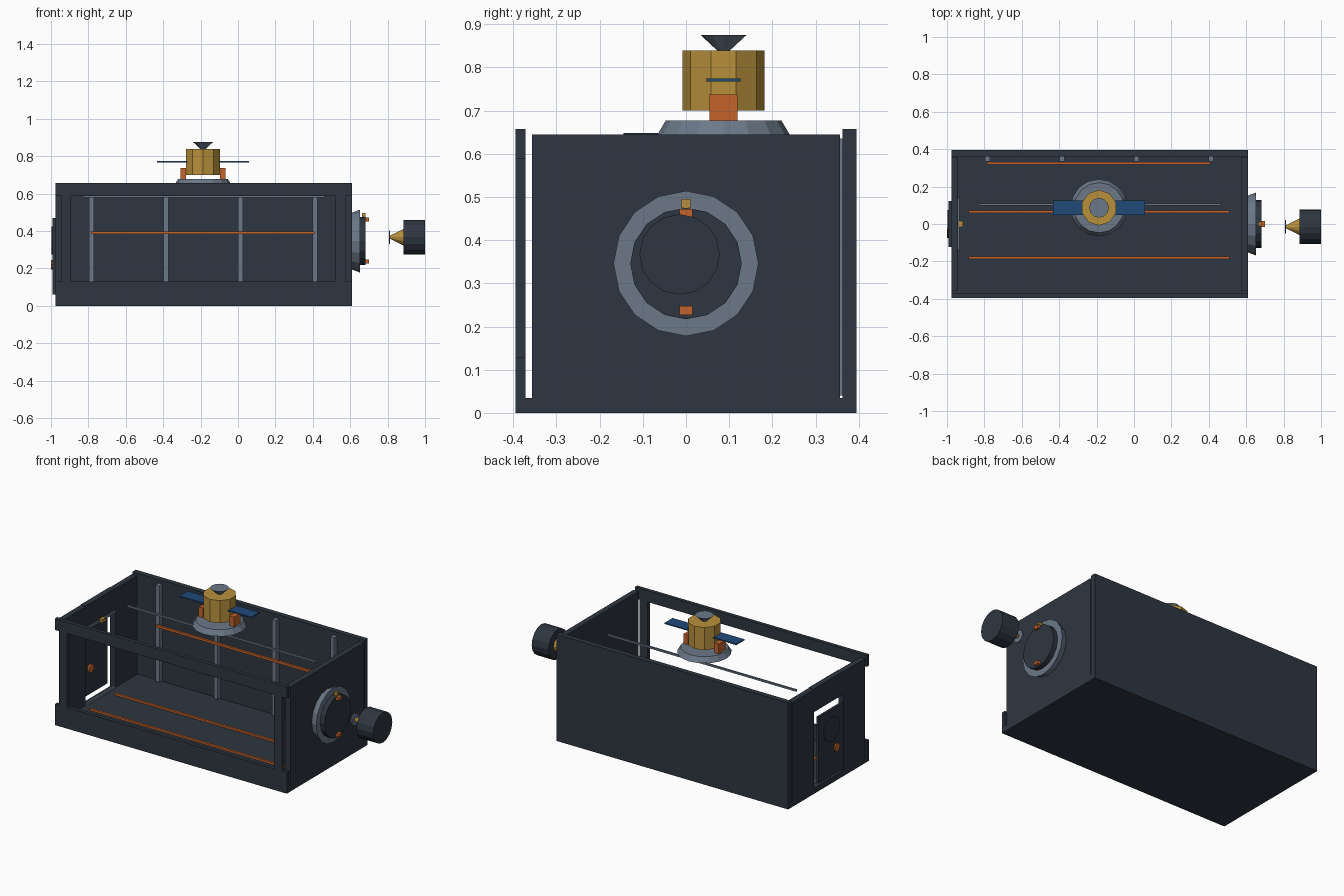
import bpy, bmesh, math
from mathutils import Matrix, Vector

if "Cube" in bpy.data.objects:
    bpy.data.objects.remove(bpy.data.objects["Cube"], do_unlink=True)


def material(name, rgb):
    m = bpy.data.materials.new(name)
    m.use_nodes = True
    m.diffuse_color = (*rgb, 1)
    m.node_tree.nodes["Principled BSDF"].inputs["Base Color"].default_value = (*rgb, 1)
    return m


DARK = material("dark slate", (0.027, 0.037, 0.052))
GREY = material("steel grey", (0.15, 0.19, 0.25))
GOLD = material("gold foil", (0.48, 0.28, 0.045))
ORANGE = material("orange", (0.56, 0.125, 0.025))
BLUE = material("panel blue", (0.014, 0.07, 0.19))


def finish(name, bm, mat):
    mesh = bpy.data.meshes.new(name)
    bm.to_mesh(mesh)
    bm.free()
    mesh.materials.append(mat)
    obj = bpy.data.objects.new(name, mesh)
    bpy.context.scene.collection.objects.link(obj)
    return obj


def box(name, mat, xs, ys, zs):
    """Box spanning the given (low, high) ranges."""
    lo, hi = (Vector(c) for c in zip(xs, ys, zs))
    bm = bmesh.new()
    bmesh.ops.create_cube(bm, size=1)
    bm.transform(Matrix.Translation((lo + hi) / 2) @ Matrix.Diagonal((*(hi - lo), 1)))
    return finish(name, bm, mat)


def cone(name, mat, start, length, r1, r2, sides=16, axis="Z"):
    """Cylinder or cone growing from start along +Z or +X."""
    bm = bmesh.new()
    bmesh.ops.create_cone(bm, cap_ends=True, segments=sides,
                          radius1=r1, radius2=r2, depth=length)
    turn = Matrix.Rotation(math.pi / 2, 4, "Y") if axis == "X" else Matrix()
    bm.transform(Matrix.Translation(start) @ turn @ Matrix.Translation((0, 0, length / 2)))
    return finish(name, bm, mat)


def around(centre, size):
    return (centre - size / 2, centre + size / 2)


# Shell: floor, back wall and right-hand end wall
LEFT, RIGHT = -0.975, 0.61
FLOOR, WALL_TOP, RAIL_TOP = 0.035, 0.645, 0.658
box("floor", DARK, (LEFT, RIGHT), (-0.395, 0.395), (0, FLOOR))
box("back_wall", DARK, (LEFT, RIGHT), (0.362, 0.395), (0, RAIL_TOP))
box("docking_end_wall", DARK, (0.575, RIGHT), (-0.357, 0.357), (FLOOR, WALL_TOP))

# End wall with a doorway
for side, ys in (("front", (-0.357, -0.145)), ("back", (0.145, 0.357))):
    box(f"door_wall_{side}", DARK, (LEFT, -0.94), ys, (FLOOR, WALL_TOP))
box("door_header", DARK, (LEFT, -0.94), (-0.145, 0.145), (0.505, 0.648))

# Door with round port, handle, tracks and lamp
box("door", DARK, (-0.992, -0.977), (-0.122, 0.122), (0.06, 0.47))
cone("door_port", DARK, (-0.998, 0.0, 0.35), 0.006, 0.075, 0.075, axis="X")
cone("door_handle", ORANGE, (-1.0, -0.05, 0.22), 0.035, 0.026, 0.026, 10, "X")
for label, z in (("top", 0.508), ("bottom", 0.042)):
    box(f"door_track_{label}", GREY, (-0.943, -0.932), (-0.14, 0.14), around(z, 0.014))
box("door_lamp", GOLD, (-0.935, -0.915), (-0.017, 0.017), around(0.512, 0.022))

# Open front frame
FRONT = (-0.395, -0.372)
box("front_bottom_rail", DARK, (LEFT, RIGHT), FRONT, (0, 0.13))
box("front_top_rail", DARK, (LEFT, RIGHT), FRONT, (0.588, RAIL_TOP))
for label, xs in (("left", (-0.943, -0.892)), ("right", (0.522, 0.578))):
    box(f"front_stile_{label}", DARK, xs, FRONT, (0.13, 0.588))

# Back wall ribs and handrail
for i in range(4):
    box(f"wall_rib_{i + 1}", GREY, around(-0.783 + 0.398 * i, 0.026),
        (0.333, 0.364), (0.04, 0.635))
box("back_handrail", ORANGE, (-0.785, 0.408), around(0.324, 0.014), around(0.39, 0.014))

# Floor rails and overhead rod
for i, y in enumerate((-0.18, 0.066)):
    box(f"floor_rail_{i + 1}", ORANGE, (-0.885, 0.51), around(y, 0.014), (0.033, 0.046))
box("overhead_rod", GREY, (-0.83, 0.462), around(0.105, 0.011), around(0.585, 0.011))

# Satellite on its cradle
SX, SY = -0.187, 0.087
cone("satellite_cradle", GREY, (SX, SY, WALL_TOP), 0.032, 0.153, 0.134)
cone("satellite_body", GOLD, (SX, SY, 0.70), 0.139, 0.095, 0.095, 10)
cone("satellite_dish", GREY, (SX, SY, 0.837), 0.038, 0.012, 0.053, 12)
for label, s in (("right", -1), ("left", 1)):
    xs = sorted((SX + s * 0.09, SX + s * 0.12))
    box(f"cradle_clamp_{label}", ORANGE, xs, around(SY, 0.064), (0.677, 0.737))
    xs = sorted((SX + s * 0.085, SX + s * 0.245))
    box(f"solar_panel_{label}", BLUE, xs, around(SY, 0.078), (0.767, 0.774))

# Docking port on the end wall
PZ = 0.346
cone("port_ring", GREY, (RIGHT, 0, PZ), 0.042, 0.152, 0.168, axis="X")
cone("port_hatch", DARK, (0.63, 0, PZ), 0.052, 0.129, 0.129, axis="X")
for label, z in (("lower", 0.237), ("upper", 0.462)):
    box(f"port_latch_{label}", ORANGE, (0.675, 0.70), around(0, 0.031), around(z, 0.02))
box("port_lamp", GOLD, (0.662, 0.682), around(0, 0.02), around(0.485, 0.02))

# Free-flying capsule
CY, CZ = -0.015, 0.367
cone("capsule_hull", DARK, (0.885, CY, CZ), 0.115, 0.093, 0.093, axis="X")
cone("capsule_nose", GOLD, (0.812, CY, CZ), 0.075, 0.008, 0.045, 12, "X")
cone("capsule_docking_plate", GREY, (0.806, CY, CZ), 0.008, 0.037, 0.037, 12, "X")
